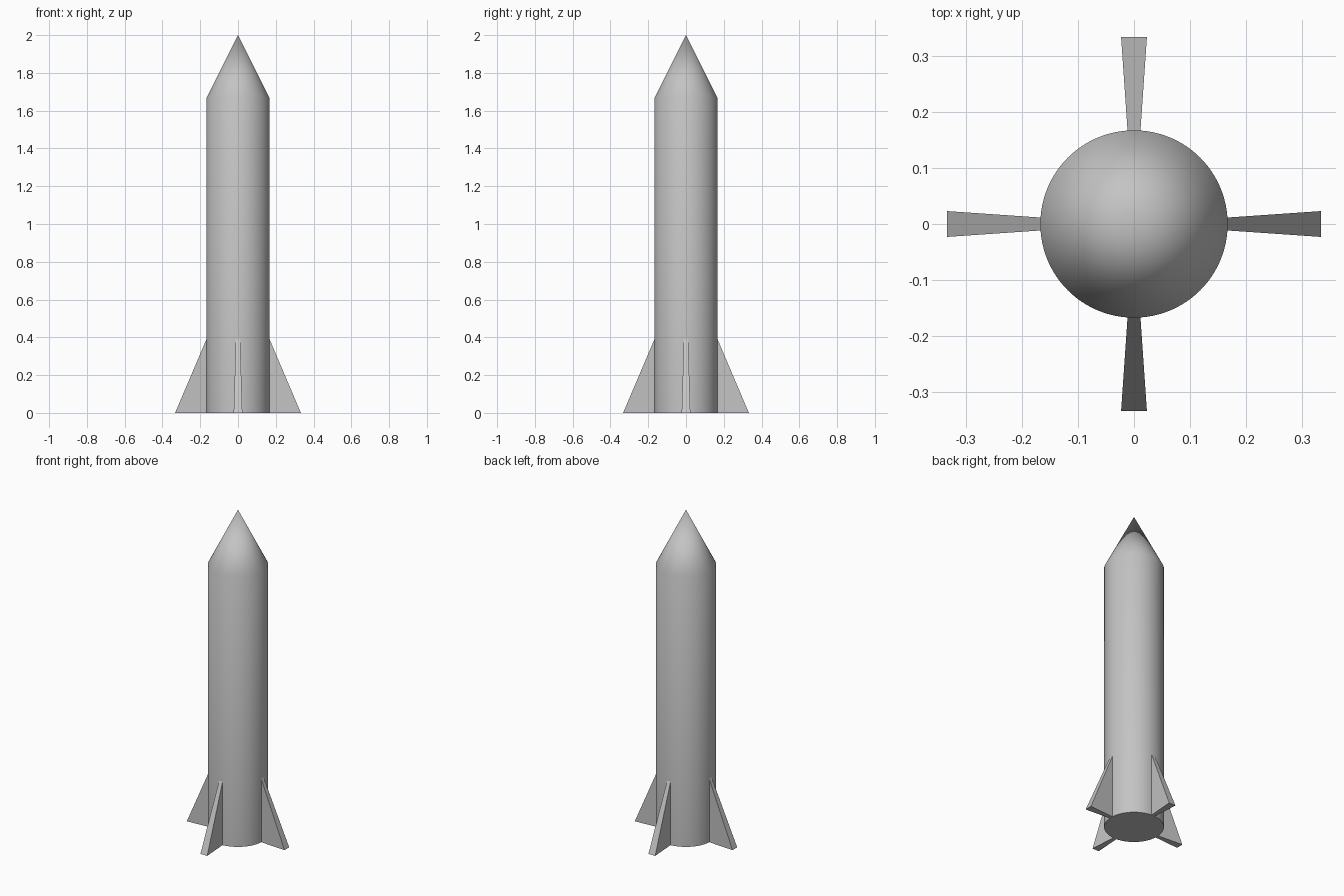
import bpy, bmesh, math
from mathutils import Matrix

cube = bpy.data.objects.get("Cube")
if cube:
    bpy.data.objects.remove(cube, do_unlink=True)

RADIUS, SHOULDER, TIP = 0.167, 1.667, 2.0
FIN_REACH, FIN_HALF, FIN_TOP = 0.333, 0.023, 0.39
ROOT = 0.16          # fin root, just inside the body
SEGMENTS = 96

grey = bpy.data.materials.new("light grey")
grey.use_nodes = True
grey.diffuse_color = (0.55, 0.55, 0.55, 1)
grey.node_tree.nodes["Principled BSDF"].inputs["Base Color"].default_value = grey.diffuse_color


def make_object(name, bm):
    bmesh.ops.recalc_face_normals(bm, faces=bm.faces)
    mesh = bpy.data.meshes.new(name)
    bm.to_mesh(mesh)
    bm.free()
    mesh.materials.append(grey)
    obj = bpy.data.objects.new(name, mesh)
    bpy.context.collection.objects.link(obj)
    return obj


def smooth(obj):
    bpy.ops.object.select_all(action='DESELECT')
    obj.select_set(True)
    bpy.context.view_layer.objects.active = obj
    bpy.ops.object.shade_smooth_by_angle(angle=math.radians(30))


# Body and nose cone share one turned shell
bm = bmesh.new()
rings = []
for z in (0, SHOULDER):
    rings.append(bmesh.ops.create_circle(
        bm, segments=SEGMENTS, radius=RADIUS, matrix=Matrix.Translation((0, 0, z)))["verts"])
bottom, top = rings
apex = bm.verts.new((0, 0, TIP))
bm.faces.new(bottom)
for i in range(SEGMENTS):
    j = (i + 1) % SEGMENTS
    bm.faces.new((bottom[i], bottom[j], top[j], top[i]))
    bm.faces.new((top[i], top[j], apex))
smooth(make_object("body_and_nose", bm))

# Fins: upright wedges that widen outwards and slope down to the ground
root_half = FIN_HALF * ROOT / FIN_REACH
root_top = FIN_TOP * (FIN_REACH - ROOT) / (FIN_REACH - RADIUS)
for k, name in enumerate(("left_fin", "back_fin", "right_fin", "front_fin")):
    bm = bmesh.new()
    side_a, side_b = [
        [bm.verts.new(p) for p in ((ROOT, s * root_half, 0),
                                   (FIN_REACH, s * FIN_HALF, 0),
                                   (ROOT, s * root_half, root_top))]
        for s in (-1, 1)]
    bm.faces.new(side_a)
    bm.faces.new(side_b[::-1])
    for i in range(3):
        j = (i + 1) % 3
        bm.faces.new((side_a[j], side_a[i], side_b[i], side_b[j]))
    bmesh.ops.rotate(bm, verts=bm.verts, matrix=Matrix.Rotation(k * math.pi / 2, 3, 'Z'))
    make_object(name, bm)
